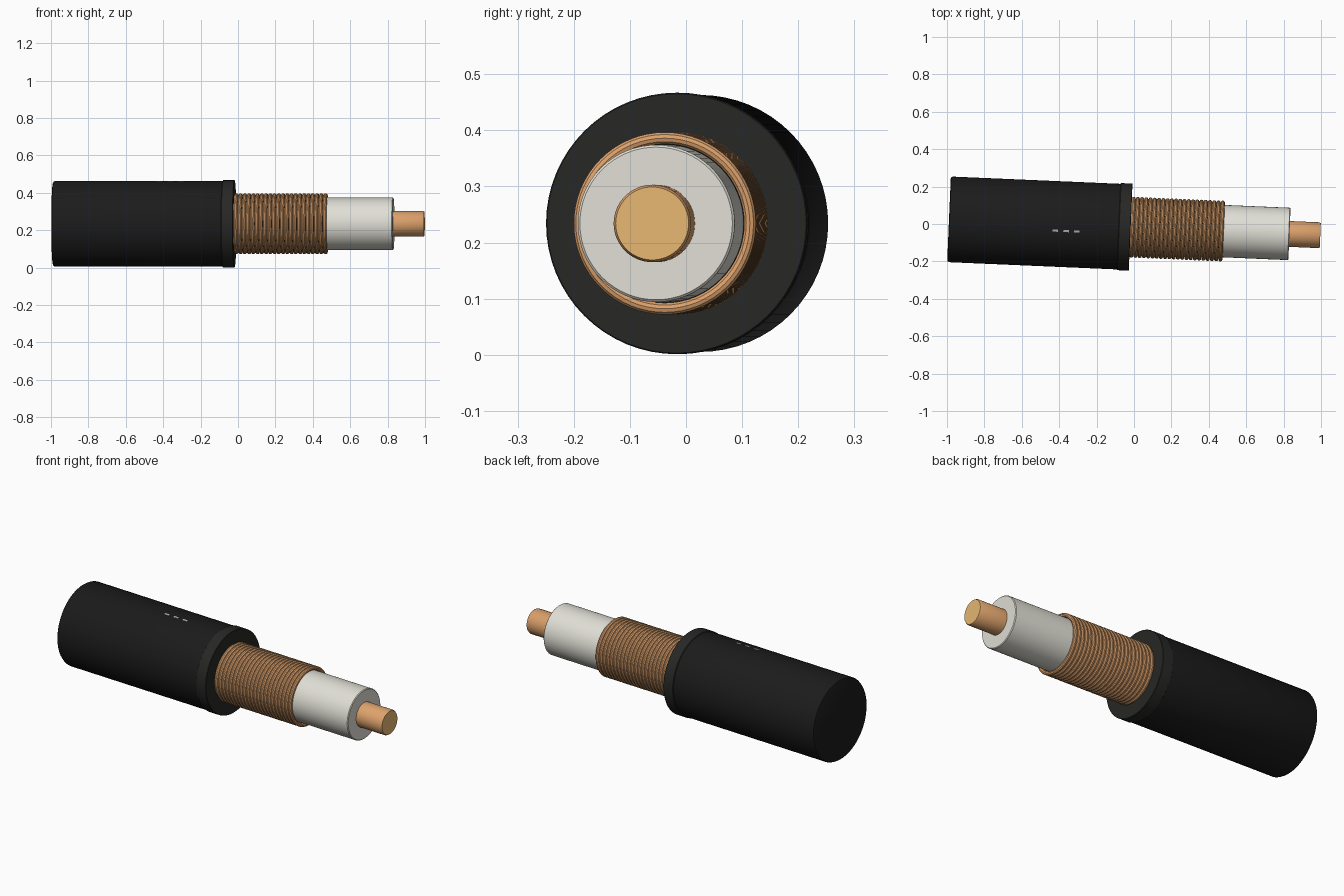
import bpy
import math
from mathutils import Matrix

if "Cube" in bpy.data.objects:
    bpy.data.objects.remove(bpy.data.objects["Cube"])

SEG = 64
# cable axis: slightly turned in plan, resting on the ground
PLACE = Matrix.Translation((0, -0.0175, 0.234)) @ Matrix.Rotation(math.radians(-2.46), 4, 'Z')


def material(name, rgb):
    m = bpy.data.materials.new(name)
    m.diffuse_color = (*rgb, 1)
    m.use_nodes = True
    m.node_tree.nodes["Principled BSDF"].inputs["Base Color"].default_value = m.diffuse_color
    return m


BLACK = material("black_rubber", (0.011, 0.011, 0.011))
RIM = material("dark_rim", (0.02, 0.02, 0.019))
COPPER = material("copper", (0.72, 0.36, 0.15))
GOLD = material("cut_copper", (0.8, 0.48, 0.17))
WHITE = material("white_insulation", (0.75, 0.74, 0.67))
MARK = material("grey_print", (0.45, 0.45, 0.45))


def finish(name, verts, faces, mat):
    mesh = bpy.data.meshes.new(name)
    mesh.from_pydata(verts, [], faces)
    mesh.transform(PLACE)
    mesh.materials.append(mat)
    ob = bpy.data.objects.new(name, mesh)
    bpy.context.collection.objects.link(ob)
    bpy.ops.object.select_all(action='DESELECT')
    ob.select_set(True)
    bpy.context.view_layer.objects.active = ob
    bpy.ops.object.shade_smooth_by_angle(angle=math.radians(35))
    return ob


def lathe(name, loops, mat, closed=False):
    """Spin (x, radius) profiles around the cable axis; open ones get end caps."""
    verts, faces = [], []
    for prof in loops:
        base, n = len(verts), len(prof)
        for x, r in prof:
            for k in range(SEG):
                a = 2 * math.pi * k / SEG
                verts.append((x, r * math.cos(a), r * math.sin(a)))
        for i in range(n if closed else n - 1):
            p, q = base + i * SEG, base + (i + 1) % n * SEG
            for k in range(SEG):
                j = (k + 1) % SEG
                faces.append((p + k, q + k, q + j, p + j))
        if not closed:
            faces.append(tuple(base + k for k in range(SEG)))
            faces.append(tuple(base + (n - 1) * SEG + k for k in reversed(range(SEG))))
    ob = finish(name, verts, faces, mat)
    ob.data.flip_normals()
    return ob


# outer jacket and its cut rim
lathe("jacket", [[(-0.99, 0.218), (-0.987, 0.225), (-0.98, 0.229), (-0.07, 0.229)]], BLACK)
lathe("jacket_rim", [[(-0.082, 0.229), (-0.079, 0.233), (-0.02, 0.233), (-0.018, 0.231)]], RIM)

# shield: stacked wire rings over a dark sleeve
TURNS, START, END = 22, -0.02, 0.48
PITCH = (END - START) / TURNS
rings = []
for t in range(TURNS):
    c = START + (t + 0.5) * PITCH
    rings.append([(c + 0.0112 * math.cos(2 * math.pi * i / 10),
                   0.152 + 0.011 * math.sin(2 * math.pi * i / 10)) for i in range(10)])
lathe("shield_rings", rings, COPPER, closed=True)
lathe("shield_sleeve", [[(-0.03, 0.147), (0.468, 0.147)]], BLACK)

# insulation
lathe("insulation", [[(-0.03, 0.14), (0.828, 0.14), (0.832, 0.136)]], WHITE)

# centre conductor, with a brighter cut end
core = lathe("conductor", [[(0.8, 0.069), (0.99, 0.069), (0.997, 0.065)]], COPPER)
core.data.materials.append(GOLD)
core.data.polygons[-1].material_index = 1

# three printed dashes on top of the jacket
ang, R = math.radians(9), 0.2295
for d in range(3):
    x0 = -0.435 + d * 0.058
    verts = []
    for r in (R - 0.004, R + 0.001):
        for x in (x0, x0 + 0.03):
            for a in (-ang - 0.025, -ang + 0.025):
                verts.append((x, r * math.sin(a), r * math.cos(a)))
    faces = [(0, 1, 3, 2), (4, 6, 7, 5), (0, 4, 5, 1), (2, 3, 7, 6), (0, 2, 6, 4), (1, 5, 7, 3)]
    finish("print_dash_%d" % (d + 1), verts, faces, MARK)
